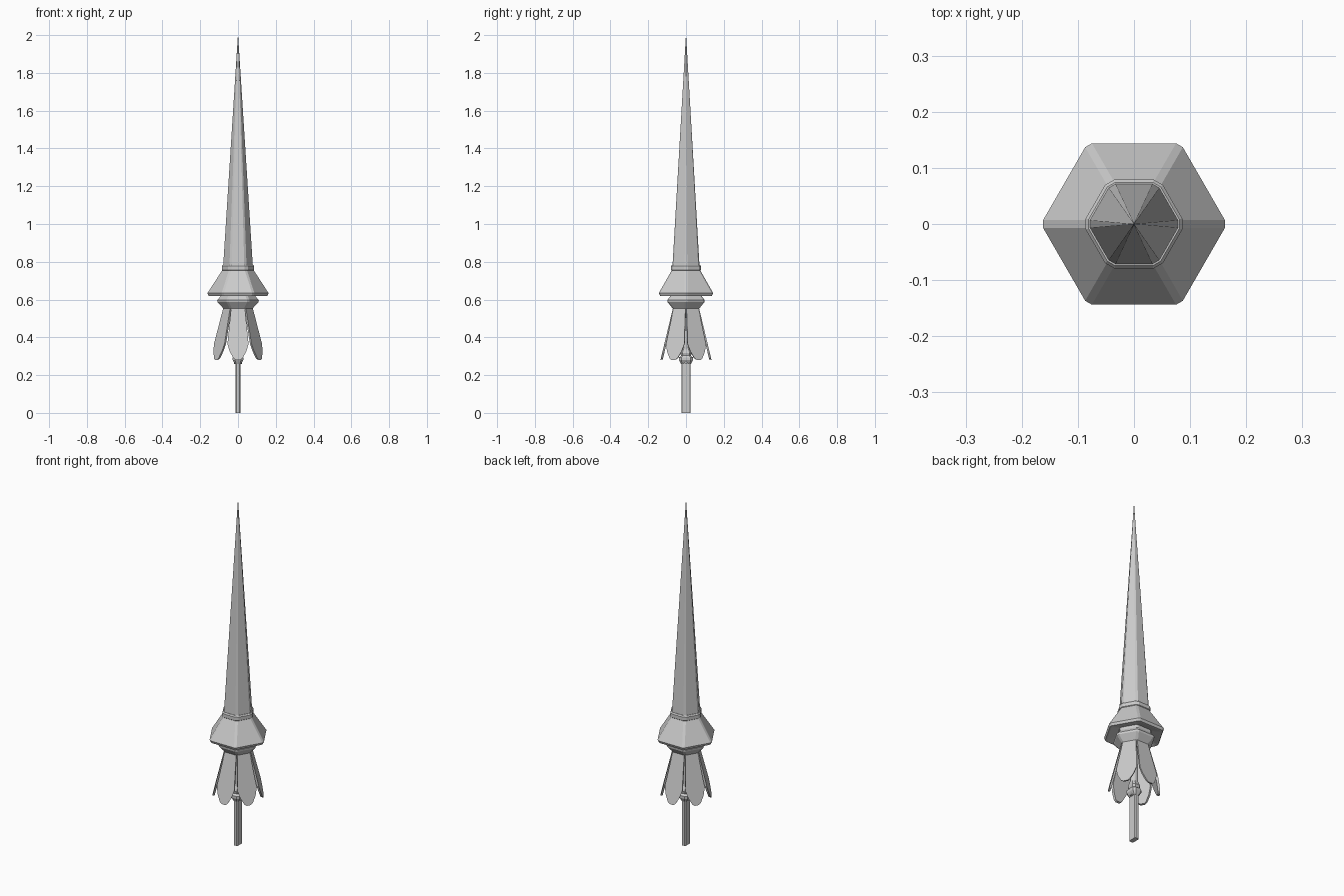
import bpy, bmesh
from math import sqrt, pi, cos, sin
from mathutils import Matrix, Vector

if "Cube" in bpy.data.objects:
    bpy.data.objects.remove(bpy.data.objects["Cube"])


def finish(name, bm):
    bmesh.ops.recalc_face_normals(bm, faces=bm.faces[:])
    me = bpy.data.meshes.new(name)
    bm.to_mesh(me)
    bm.free()
    ob = bpy.data.objects.new(name, me)
    bpy.context.collection.objects.link(ob)
    return ob


def hexagon(r, h, z):
    """Hexagon with cut corners: corner distance r, half corner width h."""
    pts = []
    for i in range(6):
        rot = Matrix.Rotation(i * pi / 3, 3, 'Z')
        pts += [rot @ Vector((r, -h, z)), rot @ Vector((r, h, z))]
    return pts


def slab(hx, hy, c, z):
    """Rectangle with cut corners."""
    return [Vector((x, y, z)) for x, y in (
        (hx, c - hy), (hx, hy - c), (hx - c, hy), (c - hx, hy),
        (-hx, hy - c), (-hx, c - hy), (c - hx, -hy), (hx - c, -hy))]


def loft(name, sections):
    bm = bmesh.new()
    rings = [[bm.verts.new(p) for p in s] for s in sections]
    n = len(rings[0])
    for a, b in zip(rings, rings[1:]):
        for i in range(n):
            j = (i + 1) % n
            bm.faces.new((a[i], a[j], b[j], b[i]))
    bm.faces.new(rings[0][::-1])
    bm.faces.new(rings[-1])
    return finish(name, bm)


def hex_part(name, profile):
    return loft(name, [hexagon(*p) for p in profile])


# Long tapering lance point
hex_part("lance_point", [(0.079, 0.007, 0.77), (0.0005, 0.0001, 2.0)])

# Ring at the base of the point
hex_part("point_ring", [(0.08, 0.01, 0.752), (0.086, 0.01, 0.757),
                        (0.086, 0.01, 0.777), (0.081, 0.008, 0.784)])

# Flared guard with a hollowed underside
hex_part("guard", [(0.09, 0.007, 0.635), (0.145, 0.007, 0.62),
                   (0.155, 0.007, 0.62), (0.162, 0.007, 0.634),
                   (0.082, 0.007, 0.757)])

# Collar below the guard
hex_part("collar", [(0.073, 0.007, 0.548), (0.108, 0.007, 0.586),
                    (0.110, 0.007, 0.597), (0.092, 0.007, 0.618),
                    (0.090, 0.007, 0.64)])

# Six leaf-shaped petals: (half width, height) outline, leaning outward
outline = [(0.036, 0.56), (0.046, 0.46), (0.056, 0.365),
           (0.044, 0.325), (0.024, 0.289), (0.012, 0.281)]
t = 0.012
for k in range(6):
    rot = Matrix.Rotation(k * pi / 3 + pi / 6, 3, 'Z')
    bm = bmesh.new()
    half = [(w, z) for w, z in outline]
    loop = half + [(-w, z) for w, z in reversed(half)]
    lean = lambda z: 0.068 + (0.56 - z) * 0.24
    front = [bm.verts.new(rot @ Vector((lean(z), w, z))) for w, z in loop]
    back = [bm.verts.new(rot @ Vector((lean(z) - t, w * 0.93, z + 0.002)))
            for w, z in loop]
    bm.faces.new(front)
    bm.faces.new(back[::-1])
    for i in range(len(loop)):
        j = (i + 1) % len(loop)
        bm.faces.new((front[i], back[i], back[j], front[j]))
    finish(f"petal_{k + 1}", bm)

# Flat grip with cut corners, running up into the collar
loft("grip", [slab(0.013, 0.025, 0.005, 0.0), slab(0.013, 0.025, 0.005, 0.27)])
hex_part("stem", [(0.022, 0.003, 0.26), (0.018, 0.003, 0.56)])

# Moulded ferrule where the grip meets the stem
loft("ferrule", [slab(0.015, 0.026, 0.006, 0.258),
                 slab(0.028, 0.037, 0.012, 0.28),
                 slab(0.028, 0.037, 0.012, 0.294),
                 slab(0.022, 0.026, 0.010, 0.303),
                 slab(0.026, 0.030, 0.011, 0.318),
                 slab(0.018, 0.019, 0.008, 0.345)])
